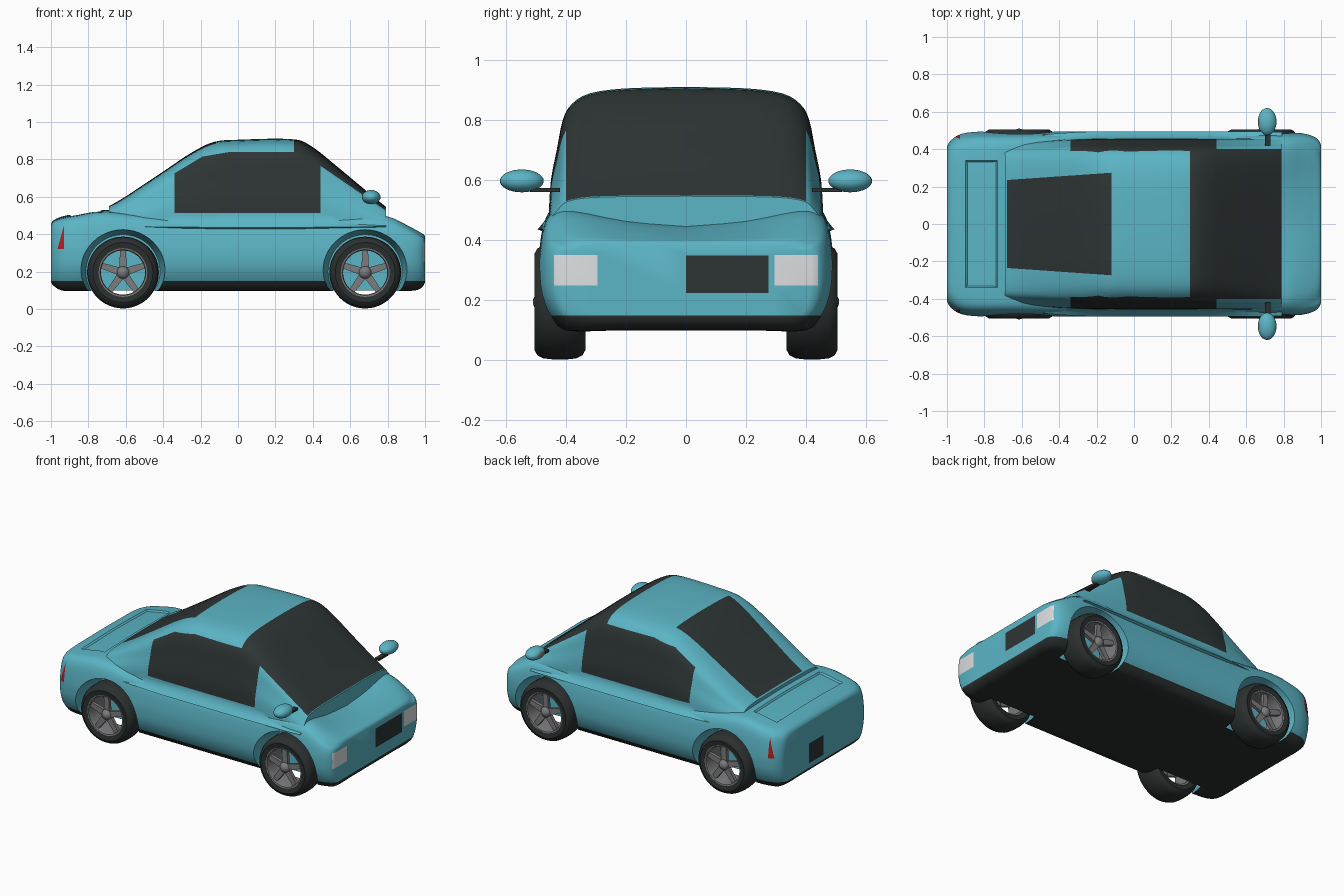
import bpy, bmesh, math
from mathutils import Vector, Matrix

cube = bpy.data.objects.get("Cube")
if cube:
    bpy.data.objects.remove(cube, do_unlink=True)


def material(name, color):
    m = bpy.data.materials.new(name)
    m.use_nodes = True
    m.diffuse_color = (*color, 1)
    bsdf = next(n for n in m.node_tree.nodes if n.type == "BSDF_PRINCIPLED")
    bsdf.inputs["Base Color"].default_value = (*color, 1)
    return m


MATS = [
    material("teal paint", (0.105, 0.46, 0.56)),
    material("dark glass", (0.027, 0.035, 0.035)),
    material("black rubber", (0.024, 0.030, 0.029)),
    material("grey metal", (0.20, 0.20, 0.21)),
    material("white lamp", (0.72, 0.74, 0.75)),
    material("red lamp", (0.42, 0.014, 0.014)),
]
TEAL, GLASS, BLACK, METAL, WHITE, RED = range(6)


def finish(bm, name, angle=35, at=(0, 0, 0), turn=0):
    bmesh.ops.recalc_face_normals(bm, faces=bm.faces[:])
    mesh = bpy.data.meshes.new(name)
    bm.to_mesh(mesh)
    bm.free()
    for m in MATS:
        mesh.materials.append(m)
    ob = bpy.data.objects.new(name, mesh)
    ob.location = at
    ob.rotation_euler.z = turn
    bpy.context.collection.objects.link(ob)
    if angle:
        smooth(ob, angle)
    return ob


def activate(ob):
    bpy.ops.object.select_all(action="DESELECT")
    ob.select_set(True)
    bpy.context.view_layer.objects.active = ob


def smooth(ob, angle):
    activate(ob)
    bpy.ops.object.shade_smooth_by_angle(angle=math.radians(angle))


def spline(points, steps):
    """Catmull-Rom curve through a list of tuples."""
    p = [Vector(q) for q in points]
    p = [p[0]] + p + [p[-1]]
    out = []
    for a, b, c, d in zip(p, p[1:], p[2:], p[3:]):
        for i in range(steps):
            t = i / steps
            out.append(b + (c - a) * (t / 2) + (a * 2 - b * 5 + c * 4 - d) * (t * t / 2)
                       + (b * 3 - a - c * 3 + d) * (t ** 3 / 2))
    return out + [p[-1]]


def loft(stations, section):
    """Skin mirrored half sections along x and cap both ends."""
    bm = bmesh.new()
    rings = []
    for s in stations:
        half = spline(section(*s[1:]), 3)
        ring = [(y, z) for y, z in half] + [(-y, z) for y, z in reversed(half[:-1])]
        if abs(half[0][0]) < 1e-6:
            ring.pop()
        rings.append([bm.verts.new((s[0], y, z)) for y, z in ring])
    for a, b in zip(rings, rings[1:]):
        for i in range(len(a)):
            j = (i + 1) % len(a)
            bm.faces.new((a[i], a[j], b[j], b[i]))
    bm.faces.new(rings[0])
    bm.faces.new(rings[-1])
    return bm


def paint(bm, planes, mat):
    """Cut out the patch inside all planes (point, outward normal) and colour it."""
    faces = bm.faces[:]
    for co, no in planes:
        co, no = Vector(co), Vector(no)
        geom = set(faces)
        for f in faces:
            geom.update(f.edges)
            geom.update(f.verts)
        cut = bmesh.ops.bisect_plane(bm, geom=list(geom), plane_co=co, plane_no=no, dist=1e-5)
        faces = [f for f in cut["geom"] if isinstance(f, bmesh.types.BMFace)
                 and (f.calc_center_median() - co).dot(no) < 0]
    for f in faces:
        f.material_index = mat
    return faces


def box(**limits):
    """Planes for limits such as x=(low, high)."""
    planes = []
    for axis, (lo, hi) in limits.items():
        n = Vector([float(a == axis) for a in "xyz"])
        planes += [(n * lo, -n), (n * hi, n)]
    return planes


def slope(a, b, up=1):
    """Side-view plane through two (x, z) points, keeping what lies below."""
    return ((a[0], 0, a[1]), (-(b[1] - a[1]) * up, 0, (b[0] - a[0]) * up))


# Lower body: x, half width, shoulder height, centre height, bottom
body_stations = spline([
    (-1, 0.41, 0.45, 0.455, 0.145), (-0.985, 0.44, 0.47, 0.475, 0.125),
    (-0.94, 0.475, 0.485, 0.495, 0.102), (-0.86, 0.492, 0.5, 0.51, 0.1),
    (-0.7, 0.495, 0.52, 0.53, 0.1), (-0.35, 0.495, 0.49, 0.5, 0.1),
    (0.3, 0.495, 0.485, 0.47, 0.1), (0.65, 0.495, 0.505, 0.455, 0.1),
    (0.8, 0.493, 0.495, 0.445, 0.1), (0.9, 0.485, 0.45, 0.425, 0.1),
    (0.96, 0.468, 0.418, 0.408, 0.105), (0.99, 0.445, 0.4, 0.398, 0.125),
    (1, 0.42, 0.387, 0.387, 0.145)], 3)


def body_section(w, zs, zc, b):
    return [(0, b), (w * 0.5, b), (w - 0.09, b), (w - 0.035, 0.15), (w - 0.006, 0.22),
            (w, 0.29), (w - 0.004, 0.35), (w - 0.02, 0.35 + 0.6 * (zs - 0.35)),
            (w - 0.05, zs - 0.015), (w - 0.115, zs), (w * 0.4, (zs + 2 * zc) / 3), (0, zc)]


bm = loft(body_stations, body_section)
paint(bm, box(z=(0, 0.15)), BLACK)
for y in ((0.295, 0.44), (-0.44, -0.295)):
    paint(bm, box(x=(0.95, 1.1), y=y, z=(0.25, 0.352)), WHITE)
for y in ((0.36, 0.6), (-0.6, -0.36)):
    paint(bm, box(x=(-1.1, -0.93), z=(0.32, 0.45), y=y)
          + [slope((-0.965, 0.32), (-0.93, 0.45))], RED)
paint(bm, box(x=(0.98, 1.1), y=(0, 0.275), z=(0.225, 0.35)), GLASS)
paint(bm, box(x=(-1.1, -0.98), y=(0, 0.15), z=(0.18, 0.31)), GLASS)
# Sunken boot lid
bmesh.ops.recalc_face_normals(bm, faces=bm.faces[:])
lid = paint(bm, box(x=(-0.9, -0.73), y=(-0.34, 0.34), z=(0.4, 0.7)), TEAL)
bmesh.ops.inset_region(bm, faces=lid, thickness=0.008, depth=-0.01)
body = finish(bm, "body", 0)

# Wheel arches, flared outward
WHEELS = [(x, s) for x in (-0.615, 0.68) for s in (1, -1)]
for x, s in WHEELS:
    bm = bmesh.new()
    bmesh.ops.create_cone(bm, cap_ends=True, segments=48, radius1=0.198, radius2=0.236, depth=0.24,
                          matrix=Matrix.Rotation(-s * math.pi / 2, 4, "X"))
    cutter = finish(bm, "arch_cutter", 0, (x, s * 0.435, 0.2))
    cutter.hide_render = True
    mod = body.modifiers.new("arch", "BOOLEAN")
    mod.operation, mod.solver, mod.object = "DIFFERENCE", "EXACT", cutter
    activate(body)
    bpy.ops.object.modifier_apply(modifier=mod.name)
    bpy.data.objects.remove(cutter, do_unlink=True)
smooth(body, 35)

# Cabin: x, half width, roof height
cabin_stations = spline([
    (-0.69, 0.425, 0.55), (-0.6, 0.435, 0.602), (-0.4, 0.452, 0.735), (-0.25, 0.46, 0.835),
    (-0.13, 0.46, 0.893), (0, 0.46, 0.905), (0.28, 0.46, 0.909), (0.39, 0.46, 0.872),
    (0.55, 0.46, 0.745), (0.7, 0.46, 0.62), (0.79, 0.458, 0.547)], 4)


def cabin_section(w, top):
    h = top - 0.44
    side = [(0, -0.04), (0.003, 0.1), (0.01, 0.34), (0.03, 0.56), (0.05, 0.77),
            (0.08, 0.88), (0.14, 0.955), (0.26, 0.99)]
    return [(0, 0.42)] + [(w - d, 0.44 + k * h) for d, k in side] + [(0, top)]


bm = loft(cabin_stations, cabin_section)
paint(bm, box(x=(0.3, 0.786), y=(-0.4, 0.4), z=(0.5, 1)), GLASS)
rear = box(x=(-0.68, -0.12), z=(0.5, 1))
rear += [((-0.68, s * 0.235, 0), (-0.07, s, 0)) for s in (1, -1)]
paint(bm, rear, GLASS)
for y in ((0.3, 0.6), (-0.6, -0.3)):
    paint(bm, box(x=(-0.34, 0.44), z=(0.512, 0.84), y=y)
          + [slope((-0.34, 0.725), (-0.19, 0.815)), slope((-0.19, 0.815), (-0.06, 0.837))], GLASS)
finish(bm, "cabin", 40)


def lathe(bm, profile, mat, n=48):
    """Spin a closed (radius, y) profile around the y axis."""
    rings = [[bm.verts.new((r * math.cos(a), y, r * math.sin(a))) for r, y in profile]
             for a in (math.tau * i / n for i in range(n))]
    k = len(profile)
    for i in range(n):
        a, b = rings[i], rings[(i + 1) % n]
        for j in range(k):
            f = bm.faces.new((a[j], a[(j + 1) % k], b[(j + 1) % k], b[j]))
            f.material_index = mat


def paint_verts(verts, mat):
    for f in {f for v in verts for f in v.link_faces}:
        f.material_index = mat


# Wheels: tyre, open rim, five tapered spokes and a hub
tyre = [(0.13, -0.08), (0.16, -0.085), (0.178, -0.075), (0.188, -0.055), (0.192, -0.02)]
tyre += [(r, -y) for r, y in reversed(tyre)]
rim = [(0.132, -0.07), (0.132, 0.08), (0.122, 0.078), (0.118, 0.06), (0.118, -0.07)]
for x, s in WHEELS:
    bm = bmesh.new()
    lathe(bm, tyre, BLACK)
    lathe(bm, rim, METAL)
    for i in range(5):
        verts = bmesh.ops.create_cube(bm, size=1)["verts"]
        for v in verts:
            outer = v.co.z > 0
            v.co = (v.co.x * (0.03 if outer else 0.042), 0.055 + v.co.y * 0.022,
                    0.122 if outer else 0.015)
        bmesh.ops.rotate(bm, verts=verts, matrix=Matrix.Rotation(math.tau * i / 5, 3, "Y"))
        paint_verts(verts, METAL)
    hub = bmesh.ops.create_uvsphere(bm, u_segments=20, v_segments=12, radius=0.035,
                                    matrix=Matrix.Translation((0, 0.055, 0)))["verts"]
    paint_verts(hub, METAL)
    name = ("front" if x > 0 else "rear") + ("_left" if s > 0 else "_right") + "_wheel"
    finish(bm, name, 35, (x, s * 0.42, 0.195), 0 if s > 0 else math.pi)

# Door mirrors on short stalks
for s, side in ((1, "left"), (-1, "right")):
    bm = bmesh.new()
    bmesh.ops.create_uvsphere(bm, u_segments=28, v_segments=16, radius=1,
                              matrix=Matrix.Diagonal((0.05, 0.073, 0.038, 1)))
    for f in bm.faces:
        if f.calc_center_median().x < -0.042:
            f.material_index = METAL
    finish(bm, side + "_mirror", 60, (0.712, s * 0.547, 0.598))
    bm = bmesh.new()
    stalk = bmesh.ops.create_cube(bm, size=1, matrix=Matrix.Diagonal((0.03, 0.1, 0.014, 1)))
    paint_verts(stalk["verts"], BLACK)
    finish(bm, side + "_mirror_stalk", 30, (0.715, s * 0.47, 0.568))
